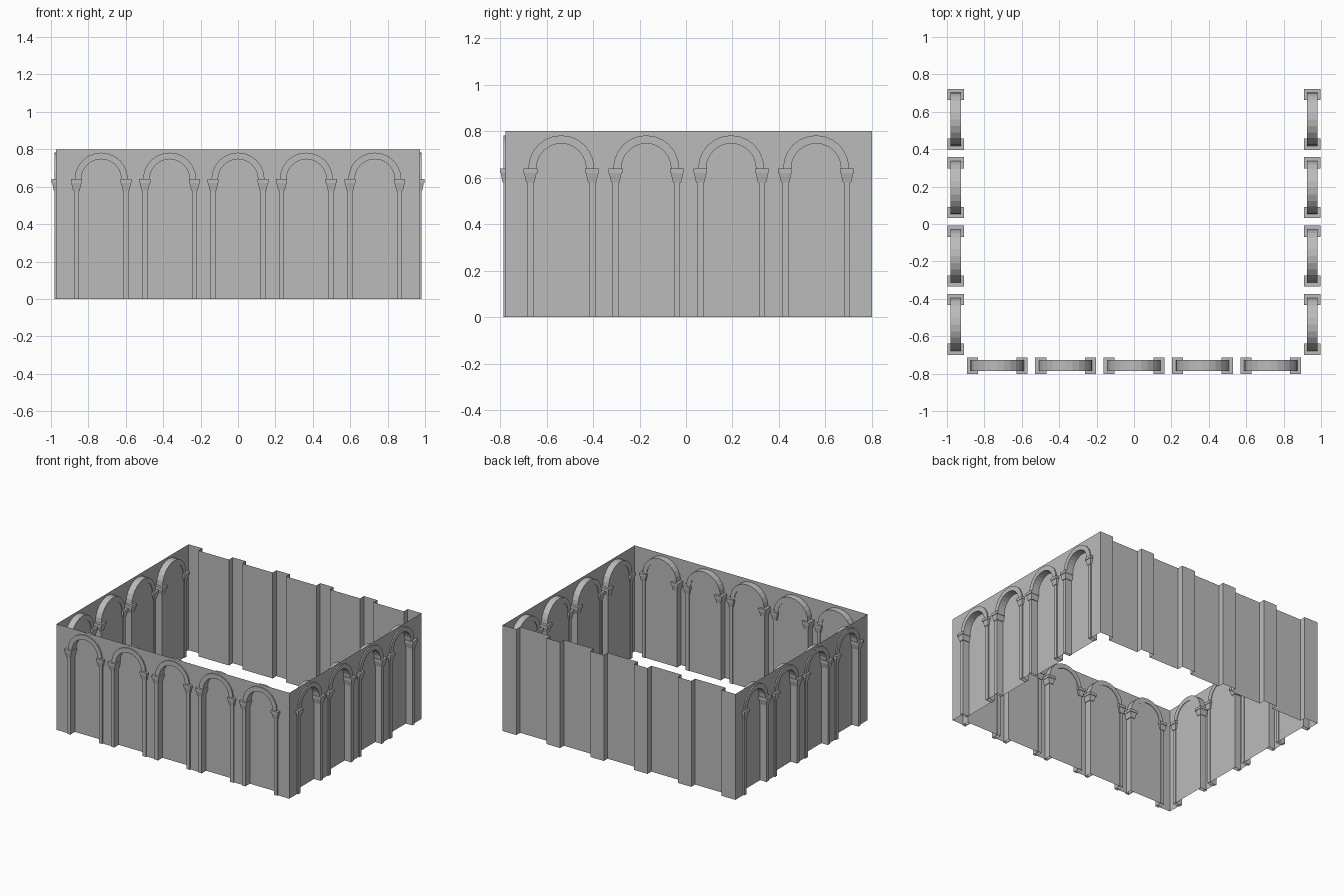
import bpy, bmesh, math
from mathutils import Matrix

cube = bpy.data.objects.get("Cube")
if cube:
    bpy.data.objects.remove(cube)

# One plain stone colour
stone = bpy.data.materials.new("grey_stone")
stone.use_nodes = True
stone.diffuse_color = (0.5, 0.5, 0.5, 1)
stone.node_tree.nodes["Principled BSDF"].inputs["Base Color"].default_value = (0.5, 0.5, 0.5, 1)

HEIGHT, SPRING, PITCH = 0.8, 0.64, 0.3656
DEPTH, OPENING, COLUMN = 0.045, 0.127, 0.133   # niche depth, niche half width, column offset
MID = 0.02                                     # centre line of columns behind the wall face
SEGMENTS = 12


def make(name, bm, place):
    bmesh.ops.remove_doubles(bm, verts=bm.verts, dist=0.0001)
    mesh = bpy.data.meshes.new(name)
    bm.to_mesh(mesh)
    bm.free()
    mesh.materials.append(stone)
    obj = bpy.data.objects.new(name, mesh)
    obj.matrix_world = place
    bpy.context.collection.objects.link(obj)


def face(bm, points):
    bm.faces.new([bm.verts.new(p) for p in points])


def strip(bm, line_a, line_b):
    for i in range(len(line_a) - 1):
        face(bm, (line_a[i], line_a[i + 1], line_b[i + 1], line_b[i]))


def arc(radius, centre, y):
    return [(centre - radius * math.cos(math.pi * i / SEGMENTS), y,
             SPRING + radius * math.sin(math.pi * i / SEGMENTS)) for i in range(SEGMENTS + 1)]


def frustum(bm, x, z0, z1, low, high):
    # Rectangular block between two half sizes
    def loop(half, z):
        return [(x + sx * half[0], MID + sy * half[1], z)
                for sx, sy in ((-1, -1), (1, -1), (1, 1), (-1, 1), (-1, -1))]
    bottom, top = loop(low, z0), loop(high, z1)
    strip(bm, bottom, top)
    face(bm, top[:4])
    if z0 > 0:
        face(bm, bottom[3::-1])


def niche_line(centre, y):
    return [(centre - OPENING, y, 0)] + arc(OPENING, centre, y) + [(centre + OPENING, y, 0)]


def arcade(name, bays, length, place):
    centres = [(i - (bays - 1) / 2) * PITCH for i in range(bays)]
    half, run = length / 2, bays * PITCH / 2

    # Wall sheet with arched niches
    bm = bmesh.new()
    for c in centres:
        front, back = niche_line(c, 0), niche_line(c, DEPTH)
        lifted = [(c - PITCH / 2, 0, 0), (c - PITCH / 2, 0, HEIGHT)]
        strip(bm, front, back)
        face(bm, back)
        for s in (-1, 1):
            edge = c + s * PITCH / 2
            face(bm, [(edge, 0, 0), (c + s * OPENING, 0, 0),
                      (c + s * OPENING, 0, SPRING), (edge, 0, SPRING)])
            face(bm, [(edge, 0, SPRING), (c + s * OPENING, 0, SPRING),
                      (c + s * OPENING, 0, HEIGHT), (edge, 0, HEIGHT)])
        curve = arc(OPENING, c, 0)
        strip(bm, curve, [(p[0], 0, HEIGHT) for p in curve])
    for s in (-1, 1):
        face(bm, [(s * run, 0, 0), (s * half, 0, 0), (s * half, 0, HEIGHT), (s * run, 0, HEIGHT)])
    make(name + "_wall", bm, place)

    # Columns, capitals and arch mouldings
    columns, capitals, arches = bmesh.new(), bmesh.new(), bmesh.new()
    for c in centres:
        for s in (-1, 1):
            x = c + s * COLUMN
            frustum(columns, x, 0, 0.59, (0.0135, 0.029), (0.0135, 0.029))
            frustum(capitals, x, 0.58, 0.62, (0.018, 0.033), (0.027, 0.04))
            frustum(capitals, x, 0.62, SPRING, (0.03, 0.044), (0.03, 0.044))
        rings = [arc(r, c, MID + y) for r, y in
                 ((0.107, -0.029), (0.142, -0.029), (0.142, 0.029), (0.107, 0.029), (0.107, -0.029))]
        for a, b in zip(rings, rings[1:]):
            strip(arches, a, b)
    make(name + "_columns", columns, place)
    make(name + "_capitals", capitals, place)
    make(name + "_arch_mouldings", arches, place)


def placed(x, y, degrees):
    return Matrix.Translation((x, y, 0)) @ Matrix.Rotation(math.radians(degrees), 4, "Z")


FRONT, BACK, SIDE = -0.777, 0.8, 0.973
middle = (FRONT + BACK) / 2
arcade("front", 5, 2 * SIDE, placed(0, FRONT, 0))
arcade("left", 4, BACK - FRONT, placed(SIDE, middle, 90))
arcade("right", 4, BACK - FRONT, placed(-SIDE, middle, -90))

# Back wall with plain recessed panels between piers
profile = [(-SIDE, 0)]
for i in range(5):
    c = (i - 2) * PITCH
    profile += [(c - OPENING, 0), (c - OPENING, DEPTH), (c + OPENING, DEPTH), (c + OPENING, 0)]
profile.append((SIDE, 0))
bm = bmesh.new()
strip(bm, [(x, y, 0) for x, y in profile], [(x, y, HEIGHT) for x, y in profile])
make("back_wall", bm, placed(0, BACK, 180))
